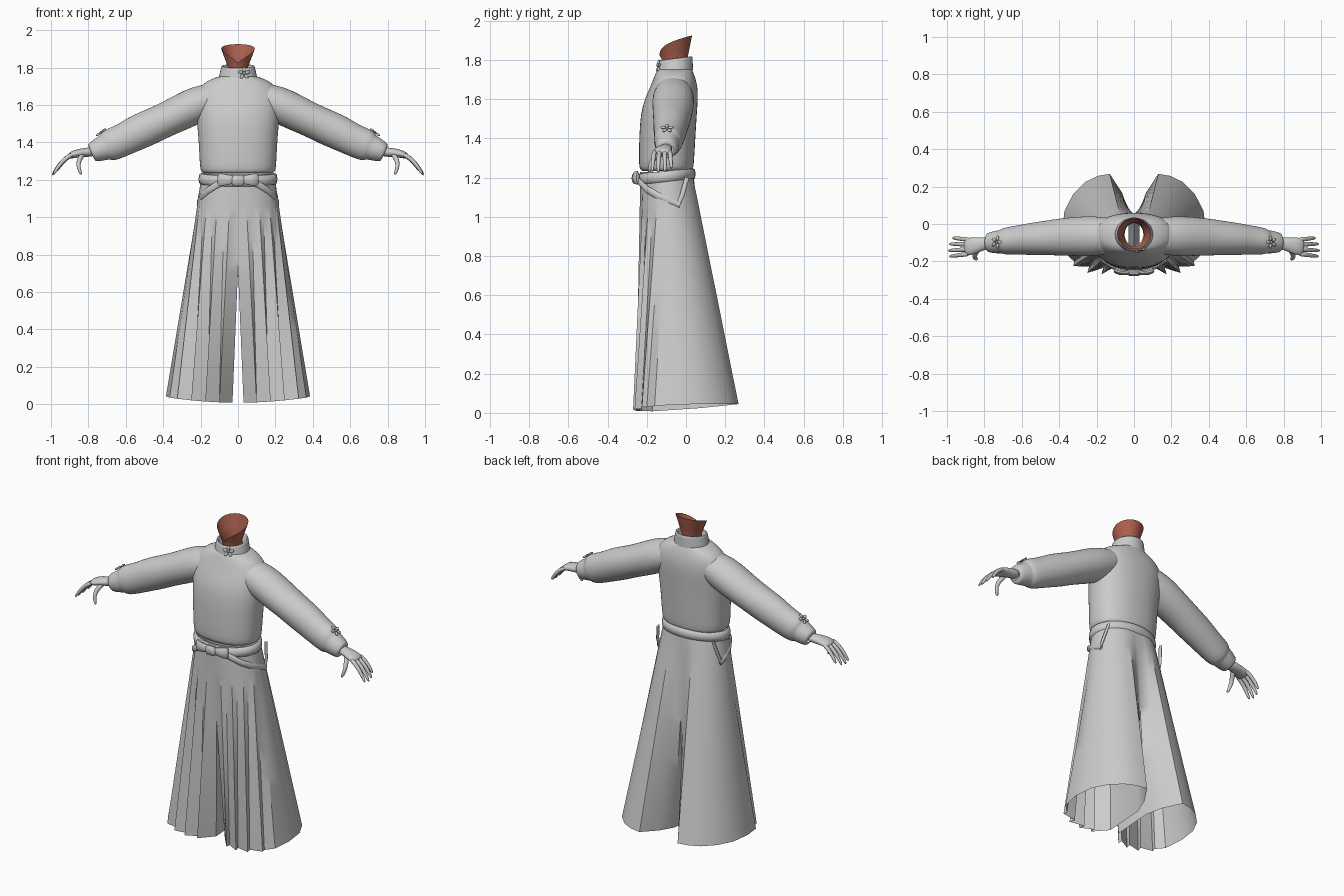
import bpy, bmesh, math
from mathutils import Vector, Matrix

if "Cube" in bpy.data.objects:
    bpy.data.objects.remove(bpy.data.objects["Cube"])


def material(name, rgb):
    m = bpy.data.materials.new(name)
    m.use_nodes = True
    m.diffuse_color = (*rgb, 1)
    m.node_tree.nodes["Principled BSDF"].inputs["Base Color"].default_value = (*rgb, 1)
    return m


GREY = material("pale_grey", (0.6, 0.6, 0.6))
SKIN = material("red_brown", (0.42, 0.12, 0.08))


def finish(name, bm, mat=GREY, mirror=False, subsurf=0, angle=40):
    bmesh.ops.recalc_face_normals(bm, faces=bm.faces)
    me = bpy.data.meshes.new(name)
    bm.to_mesh(me)
    bm.free()
    me.materials.append(mat)
    ob = bpy.data.objects.new(name, me)
    bpy.context.collection.objects.link(ob)
    bpy.ops.object.select_all(action='DESELECT')
    ob.select_set(True)
    bpy.context.view_layer.objects.active = ob
    bpy.ops.object.shade_smooth_by_angle(angle=math.radians(angle))
    if mirror:
        ob.modifiers.new("Mirror", 'MIRROR')
    if subsurf:
        ob.modifiers.new("Subdivision", 'SUBSURF').levels = subsurf
        ob.modifiers["Subdivision"].render_levels = subsurf
    return ob


def loft(name, rings, cap=False, **kw):
    """Skin closed rings of equal length."""
    bm = bmesh.new()
    rows = [[bm.verts.new(p) for p in r] for r in rings]
    n = len(rows[0])
    for a, b in zip(rows, rows[1:]):
        for i in range(n):
            j = (i + 1) % n
            bm.faces.new((a[i], a[j], b[j], b[i]))
    if cap:
        bm.faces.new(rows[0])
        bm.faces.new(rows[-1])
    return finish(name, bm, **kw)


def flat_ring(z, rx, yc, ry, tilt=0, n=32, power=1):
    pts = []
    for i in range(n):
        c, s = (math.copysign(abs(f) ** power, f) for f in
                (math.cos(math.tau * i / n), math.sin(math.tau * i / n)))
        pts.append((rx * c, yc + ry * s, z + tilt * ry * s))
    return pts


def sweep(path, up=(0, 1, 0), n=12):
    """Elliptical rings along (x, y, z, radius along up, radius across)."""
    pts = [Vector(p[:3]) for p in path]
    rings = []
    for i, p in enumerate(path):
        t = (pts[min(i + 1, len(pts) - 1)] - pts[max(i - 1, 0)]).normalized()
        side = t.cross(Vector(up)).normalized()
        u = side.cross(t)
        rings.append([pts[i] + u * p[3] * math.cos(math.tau * k / n)
                      + side * p[4] * math.sin(math.tau * k / n) for k in range(n)])
    return rings


# Jacket body with a tucked hem
body = [(1.235, .185, -.10, .125), (1.245, .2, -.10, .137), (1.27, .205, -.10, .141),
        (1.40, .21, -.096, .144), (1.53, .222, -.088, .144), (1.60, .225, -.075, .136),
        (1.66, .222, -.062, .122), (1.71, .195, -.058, .106), (1.742, .14, -.058, .093),
        (1.755, .09, -.056, .085)]
loft("jacket_body", [flat_ring(*s, power=.88) for s in body], subsurf=1, angle=80)

# Standing collar, folded over to its inside
collar = [(1.735, .104, -.058, .094), (1.755, .102, -.057, .092), (1.79, .093, -.055, .09),
          (1.808, .09, -.054, .088), (1.812, .082, -.054, .08), (1.77, .07, -.055, .072),
          (1.75, .05, -.055, .06)]
loft("collar", [flat_ring(*s, tilt=.12) for s in collar], subsurf=1, angle=80)

# Neck: flared, with the rim cut low at the front
rim = []
for x, y, z in flat_ring(0, .09, -.052, .083):
    back = (y + .135) / .166
    rim.append((x, y, 1.825 + .1 * max(back, 0) ** .4))
low = flat_ring(1.74, .055, -.055, .064)
mid = flat_ring(1.80, .053, -.058, .064)
bend = [tuple(m * .6 + r * .4 for m, r in zip(a, b)) for a, b in zip(mid, rim)]
loft("neck", [low, mid, bend, rim], mat=SKIN, angle=80)

# Sleeves with a gathered cuff
sleeve = [(.10, -.062, 1.645, .09, .08), (.21, -.065, 1.607, .11, .1),
          (.30, -.066, 1.562, .106, .098), (.40, -.07, 1.515, .1, .092),
          (.48, -.075, 1.478, .092, .096), (.55, -.08, 1.447, .087, .094),
          (.61, -.085, 1.415, .08, .088), (.67, -.09, 1.390, .075, .088),
          (.70, -.094, 1.378, .07, .083), (.708, -.095, 1.374, .062, .07),
          (.73, -.096, 1.366, .063, .066), (.775, -.1, 1.347, .054, .055),
          (.782, -.1, 1.344, .048, .048), (.76, -.1, 1.352, .036, .03)]
rings = sweep(sleeve[:-1], n=20)
rings.append(sweep(sleeve[-3:-1] + [(.784, -.1, 1.343, .036, .028)], n=20)[-1])
loft("sleeve", rings, mirror=True, subsurf=1, angle=80)

# Hands
loft("palm", sweep([(.76, -.1, 1.352, .034, .026), (.81, -.105, 1.346, .035, .026),
                    (.85, -.115, 1.343, .046, .024), (.89, -.122, 1.333, .05, .02),
                    (.908, -.123, 1.322, .044, .013)]),
     cap=True, mirror=True, subsurf=1, angle=80)
for name, y0, y1, reach in (("little_finger", -.084, -.075, .8), ("ring_finger", -.109, -.107, .95),
                            ("middle_finger", -.135, -.142, 1), ("index_finger", -.159, -.173, .95)):
    dy = y1 - y0
    loft(name, sweep([(.88, y0, 1.337, .013, .013), (.88 + .03 * reach, y0 + dy * .3, 1.325, .013, .013),
                      (.88 + .068 * reach, y0 + dy * .6, 1.335 - .045 * reach, .012, .012),
                      (.88 + .097 * reach, y0 + dy * .9, 1.335 - .085 * reach, .010, .010),
                      (.88 + .113 * reach, y1, 1.335 - .113 * reach, .006, .006)], n=8),
         cap=True, mirror=True, subsurf=1, angle=80)
loft("thumb", sweep([(.825, -.125, 1.34, .016, .018), (.85, -.158, 1.31, .015, .016),
                     (.855, -.178, 1.275, .012, .013), (.845, -.186, 1.243, .010, .011),
                     (.838, -.188, 1.226, .006, .007)], up=(1, 0, 0), n=8),
     cap=True, mirror=True, subsurf=1, angle=80)

# Wide trouser leg: knife pleats at the front, a round lobe at the back
hem = [(.03, -.17), (.10, -.255), (.10, -.225), (.175, -.27), (.165, -.235), (.25, -.262),
       (.24, -.228), (.325, -.225), (.32, -.20), (.365, -.16), (.385, -.05), (.372, .07),
       (.325, .16), (.26, .225), (.195, .257), (.13, .268), (.065, .17), (.03, .07)]
SPLIT, TOP, ROWS, last = .72, 1.23, 14, len(hem) - 1
bm = bmesh.new()
grid = []
for r in range(ROWS + 1):
    s = r / ROWS
    row = []
    for i, (hx, hy) in enumerate(hem):
        a = math.pi * i / last
        wx, wy = .195 * math.sin(a), -.098 - .137 * math.cos(a)
        edge_z = min(.045, .008 + .03 * (hx / .385) ** 2 + .035 * max(0, hy + .1) / .37)
        z = TOP + (edge_z - TOP) * s
        x, y = wx + (hx - wx) * s, wy + (hy - wy) * s
        if i in (0, last):
            x = .03 * max(0, 1 - z / SPLIT)
        row.append(bm.verts.new((x, y, z)))
    grid.append(row)
for a, b in zip(grid, grid[1:]):
    for i in range(last):
        bm.faces.new((a[i], a[i + 1], b[i + 1], b[i]))
    if a[0].co.z < SPLIT + .05:      # inner wall below the split
        bm.faces.new((a[last], a[0], b[0], b[last]))
finish("trouser_leg", bm, mirror=True, angle=32)

# Waistband
band = [(1.178, .198, .138), (1.182, .208, .146), (1.205, .211, .149),
        (1.228, .207, .145), (1.234, .195, .135)]
loft("waistband", [flat_ring(z, rx, -.1, ry, tilt=.1) for z, rx, ry in band], angle=80)

# Ties running from the bow down to the hips, and the back panel edge
loft("hip_tie", sweep([(.04, -.248, 1.2, .018, .008), (.11, -.235, 1.175, .018, .008),
                       (.165, -.2, 1.14, .018, .008), (.2, -.14, 1.105, .018, .008),
                       (.212, -.08, 1.08, .017, .008), (.212, -.03, 1.06, .014, .007)],
                      up=(0, 0, 1), n=8), cap=True, mirror=True, angle=50)
loft("hip_panel_edge", sweep([(.212, -.04, 1.06, .01, .006), (.207, -.02, 1.11, .012, .006),
                              (.188, .005, 1.2, .012, .006)], n=8),
     cap=True, mirror=True, angle=50)

# Bow
loft("bow_loop", sweep([(.015, -.256, 1.2, .01, .018), (.035, -.26, 1.2, .012, .024),
                        (.07, -.258, 1.2, .016, .031), (.098, -.25, 1.2, .014, .036),
                        (.106, -.246, 1.2, .008, .03)], n=10),
     cap=True, mirror=True, angle=50)
loft("bow_knot", sweep([(-.032, -.258, 1.197, .01, .02), (-.025, -.262, 1.197, .016, .03),
                        (.025, -.262, 1.197, .016, .03), (.032, -.258, 1.197, .01, .02)], n=10),
     cap=True, angle=50)


# Five-petal ornaments
def flower(name, loc, normal, mirror):
    bm = bmesh.new()
    base = Matrix.Translation(loc) @ Vector(normal).to_track_quat('Z', 'Y').to_matrix().to_4x4()
    for k in range(5):
        m = (base @ Matrix.Rotation(math.tau * k / 5, 4, 'Z')
             @ Matrix.Translation((0, .021, 0)) @ Matrix.Diagonal((.009, .014, .006, 1)))
        bmesh.ops.create_uvsphere(bm, u_segments=10, v_segments=6, radius=1, matrix=m)
    bmesh.ops.create_uvsphere(bm, u_segments=8, v_segments=6, radius=1,
                              matrix=base @ Matrix.Diagonal((.007, .007, .006, 1)))
    finish(name, bm, mirror=mirror, angle=60)


flower("cuff_flower", (.735, -.097, 1.452), (.6, 0, .8), True)
flower("collar_flower", (.033, -.141, 1.768), (.25, -1, .1), False)
